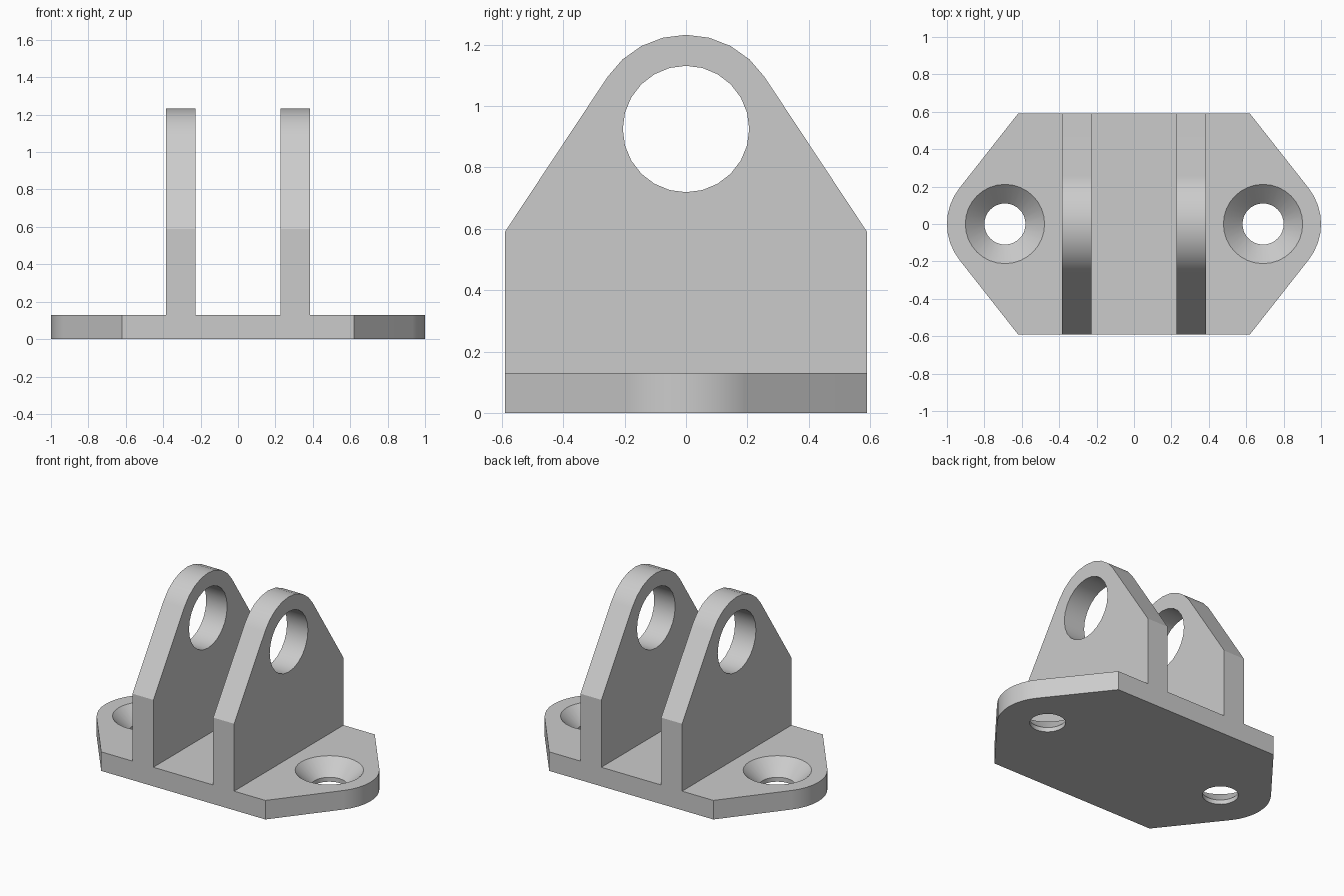
import bpy, bmesh
from math import sin, cos, atan2, acos, hypot, pi, radians
from mathutils import Vector

cube = bpy.data.objects.get("Cube")
if cube:
    bpy.data.objects.remove(cube, do_unlink=True)

grey = bpy.data.materials.new("plain_grey")
grey.use_nodes = True
colour = (0.6, 0.6, 0.6, 1)
grey.diffuse_color = colour
grey.node_tree.nodes["Principled BSDF"].inputs["Base Color"].default_value = colour

BASE_TOP = 0.13
HALF_DEPTH = 0.59


def arc(cx, cy, r, start, end, steps):
    angles = [start + (end - start) * i / steps for i in range(steps + 1)]
    return [(cx + r * cos(a), cy + r * sin(a)) for a in angles]


def circle(cx, cy, r, steps=24):
    return arc(cx, cy, r, 0, 2 * pi, steps)[:-1]


def tangent_angle(px, py, cx, cy, r):
    """Angle on the circle where the line from (px, py) touches it."""
    dx, dy = px - cx, py - cy
    return atan2(dy, dx), acos(r / hypot(dx, dy))


def solid(name, outline, holes, to_world):
    """Plate with holes; every hole is a list of (loop, height) rings, low to high."""
    bm = bmesh.new()

    def ring(points, w):
        verts = [bm.verts.new(to_world(u, v, w)) for u, v in points]
        return verts, [bm.edges.new((a, b)) for a, b in zip(verts, verts[1:] + verts[:1])]

    caps = ([], [])
    for layers in [outline] + holes:
        rings = [ring(points, w) for points, w in layers]
        caps[0].extend(rings[0][1])
        caps[1].extend(rings[-1][1])
        # walls between neighbouring rings
        for (low, _), (high, _) in zip(rings, rings[1:]):
            for i in range(len(low)):
                bm.faces.new((low[i - 1], low[i], high[i], high[i - 1]))
    for edges in caps:
        bmesh.ops.triangle_fill(bm, edges=edges, use_beauty=True)
    bmesh.ops.recalc_face_normals(bm, faces=bm.faces)
    mesh = bpy.data.meshes.new(name)
    bm.to_mesh(mesh)
    bm.free()
    mesh.materials.append(grey)
    ob = bpy.data.objects.new(name, mesh)
    bpy.context.collection.objects.link(ob)
    bpy.ops.object.select_all(action="DESELECT")
    ob.select_set(True)
    bpy.context.view_layer.objects.active = ob
    bpy.ops.object.shade_smooth_by_angle(angle=radians(30))
    weighted = ob.modifiers.new("clean_shading", "WEIGHTED_NORMAL")
    weighted.keep_sharp = True
    return ob


# Base plate: straight front and back, rounded tips, two countersunk screw holes
TIP_X, TIP_R, CORNER_X = 0.69, 0.31, 0.62
toward, spread = tangent_angle(CORNER_X, HALF_DEPTH, TIP_X, 0, TIP_R)
limit = toward - spread
half = ([(CORNER_X, -HALF_DEPTH)] + arc(TIP_X, 0, TIP_R, -limit, limit, 8)
        + [(CORNER_X, HALF_DEPTH)])
base_outline = half + [(-x, -y) for x, y in half]
screw_holes = [[(circle(x, 0, 0.11, 32), 0), (circle(x, 0, 0.11, 32), 0.03),
                (circle(x, 0, 0.212, 32), BASE_TOP)] for x in (-TIP_X, TIP_X)]
solid("base_plate", [(base_outline, 0), (base_outline, BASE_TOP)], screw_holes,
      lambda x, y, z: Vector((x, y, z)))

# Two upright lugs with a round top and a pin hole
PIN_Z, LUG_R, SHOULDER_Z = 0.925, 0.307, 0.59
toward, spread = tangent_angle(HALF_DEPTH, SHOULDER_Z, 0, PIN_Z, LUG_R)
limit = toward + spread
lug_outline = ([(-HALF_DEPTH, BASE_TOP), (HALF_DEPTH, BASE_TOP), (HALF_DEPTH, SHOULDER_Z)]
               + arc(0, PIN_Z, LUG_R, limit, pi - limit, 8)
               + [(-HALF_DEPTH, SHOULDER_Z)])
pin_hole = circle(0, PIN_Z, 0.206)
for name, side in (("left_lug", 1), ("right_lug", -1)):
    inner, outer = side * 0.226, side * 0.384
    solid(name, [(lug_outline, inner), (lug_outline, outer)],
          [[(pin_hole, inner), (pin_hole, outer)]],
          lambda y, z, x: Vector((x, y, z)))
